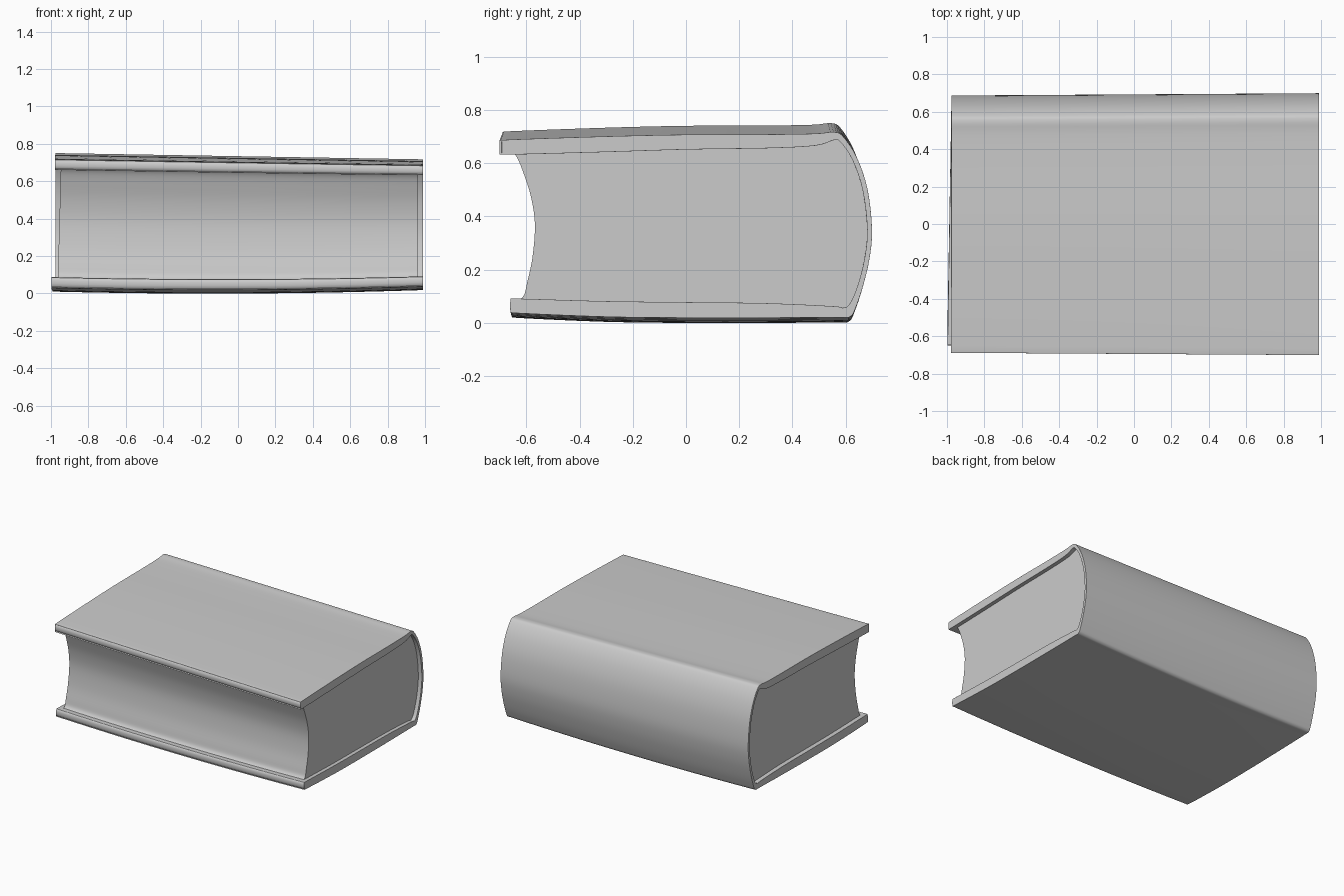
import bpy, bmesh

if "Cube" in bpy.data.objects:
    bpy.data.objects.remove(bpy.data.objects["Cube"])

# Case cross-section (x = 0), front tip of top board -> spine -> bottom board
# each row: outer y, outer z, inner y, inner z
CASE = [
    (-0.694, 0.682, -0.694, 0.664), (-0.686, 0.698, -0.686, 0.650),
    (-0.660, 0.704, -0.660, 0.645), (-0.300, 0.717, -0.300, 0.655),
    (0.000, 0.724, 0.000, 0.665), (0.300, 0.725, 0.300, 0.670),
    (0.480, 0.728, 0.480, 0.680), (0.550, 0.734, 0.550, 0.702),
    (0.585, 0.717, 0.574, 0.696), (0.636, 0.635, 0.620, 0.624),
    (0.676, 0.510, 0.658, 0.505), (0.693, 0.350, 0.675, 0.350),
    (0.683, 0.230, 0.665, 0.235), (0.658, 0.120, 0.640, 0.130),
    (0.632, 0.040, 0.610, 0.056), (0.612, 0.005, 0.585, 0.040),
    (0.560, 0.002, 0.550, 0.046), (0.300, 0.000, 0.300, 0.058),
    (0.000, 0.000, 0.000, 0.062), (-0.300, 0.004, -0.300, 0.066),
    (-0.620, 0.018, -0.620, 0.076), (-0.648, 0.024, -0.648, 0.074),
    (-0.656, 0.040, -0.656, 0.060),
]
# Hollow fore-edge of the pages, top to bottom
FORE_EDGE = [
    (-0.650, 0.660), (-0.628, 0.630), (-0.605, 0.570), (-0.578, 0.480),
    (-0.563, 0.370), (-0.572, 0.240), (-0.592, 0.140), (-0.604, 0.090),
    (-0.630, 0.066),
]


def smooth_path(pts, steps=4):
    """Catmull-Rom through points of any dimension."""
    out = []
    for i in range(len(pts) - 1):
        a, b = pts[max(i - 1, 0)], pts[i]
        c, d = pts[i + 1], pts[min(i + 2, len(pts) - 1)]
        for s in range(steps):
            t = s / steps
            out.append(tuple(
                0.5 * (2 * q + (r - p) * t + (2 * p - 5 * q + 4 * r - w) * t * t
                       + (3 * q - p - 3 * r + w) * t ** 3)
                for p, q, r, w in zip(a, b, c, d)))
    return out + [tuple(pts[-1])]


def warp(x, y, z):
    """Slight sag and skew of an old book."""
    h = min(max(z / 0.73, 0), 1)
    front = min(max((0.6 - y) / 1.2, 0), 1)
    left = max(-x, 0)
    return (x - 0.022 * left * (1 - h) * front,
            y * (1 + 0.009 * x),
            z - 0.017 * x * h + (0.015 * x * x + 0.004 * x) * (1 - h))


def extrude_profile(name, profile, x0, x1, cap, bevel, sections=14):
    """Closed y-z profile swept along x, capped by index lists."""
    bm = bmesh.new()
    rings = []
    for i in range(sections + 1):
        x = x0 + (x1 - x0) * i / sections
        rings.append([bm.verts.new(warp(x, y, z)) for y, z in profile])
    n = len(profile)
    for r0, r1 in zip(rings, rings[1:]):
        for j in range(n):
            k = (j + 1) % n
            bm.faces.new((r0[j], r0[k], r1[k], r1[j]))
    for ring in (rings[0], rings[-1]):
        for idx in cap:
            bm.faces.new([ring[i] for i in idx])
    bmesh.ops.recalc_face_normals(bm, faces=bm.faces)
    mesh = bpy.data.meshes.new(name)
    bm.to_mesh(mesh)
    bm.free()
    ob = bpy.data.objects.new(name, mesh)
    bpy.context.collection.objects.link(ob)
    if bevel:
        mod = ob.modifiers.new("soft_edges", 'BEVEL')
        mod.width, mod.segments = bevel, 3
        mod.limit_method, mod.angle_limit = 'ANGLE', 1.0
    bpy.ops.object.select_all(action='DESELECT')
    ob.select_set(True)
    bpy.context.view_layer.objects.active = ob
    bpy.ops.object.shade_smooth_by_angle(angle=0.7)
    return ob


# Case: two boards joined by the rounded spine
rows = smooth_path(CASE)
m = len(rows)
case_profile = [(r[0], r[1]) for r in rows] + [(r[2], r[3]) for r in reversed(rows)]
case_cap = [(i, i + 1, 2 * m - 2 - i, 2 * m - 1 - i) for i in range(m - 1)]
extrude_profile("book_cover", case_profile, -0.977, 0.99, case_cap, 0.007)

# Page block: hollow fore-edge, back sunk just inside the case
back = [((r[0] + r[2]) / 2, (r[1] + r[3]) / 2) for r in rows if r[0] > -0.6]
pages_profile = back + list(reversed(smooth_path(FORE_EDGE)))
extrude_profile("page_block", pages_profile, -0.945, 0.962,
                [range(len(pages_profile))], 0)
